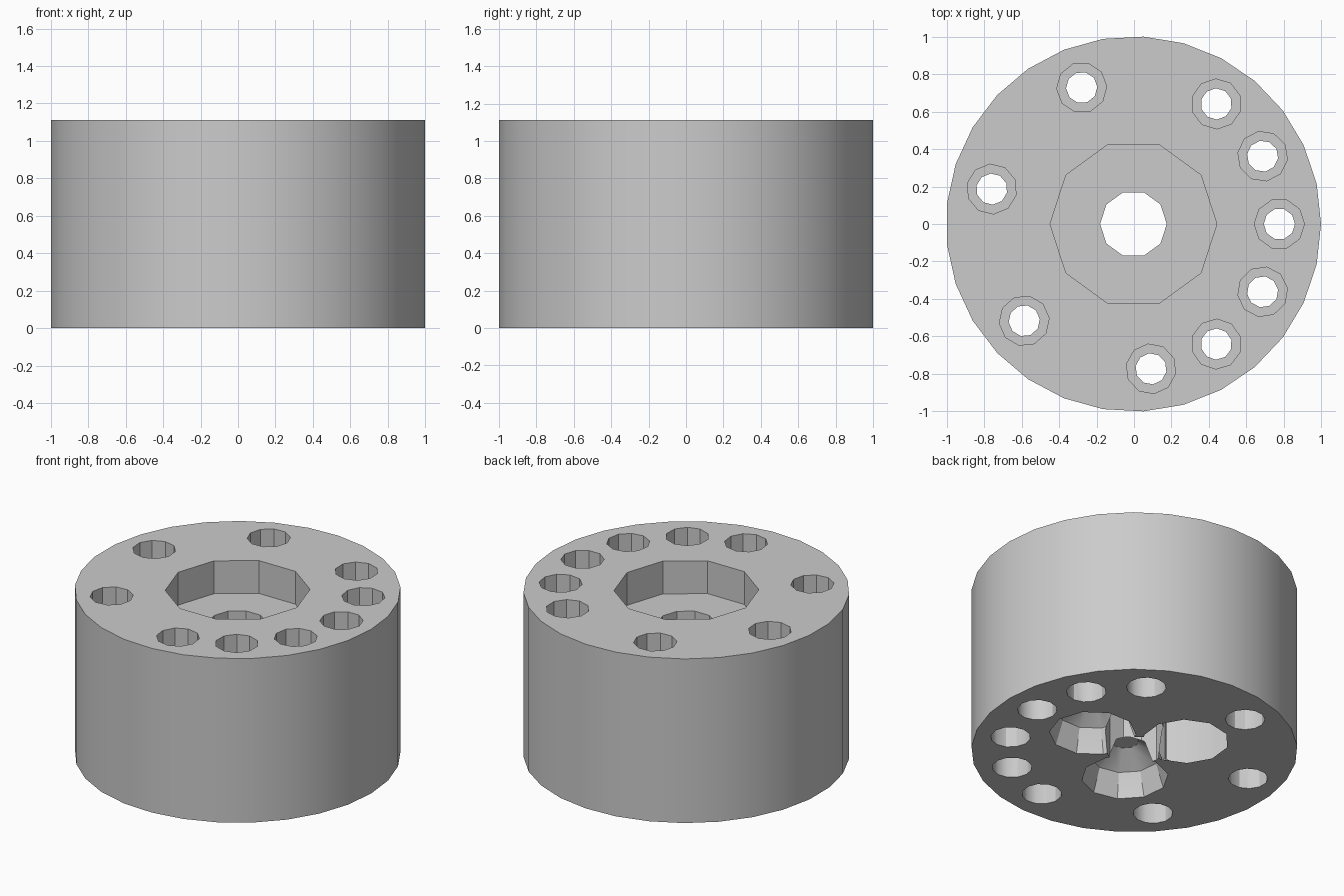
import bpy, bmesh, math
from mathutils import Matrix

if "Cube" in bpy.data.objects:
    bpy.data.objects.remove(bpy.data.objects["Cube"], do_unlink=True)

U = 1.0015 / 9          # one design unit
HEIGHT = 10 * U
SHIFT = -0.003          # centres the odd-sided body on x = 0


def lathe(name, profile, sides, radius=0, angle=0):
    """Closed faceted solid from (r, z) rings, moved out along a turned arm."""
    bm = bmesh.new()
    rings = [[bm.verts.new((r * math.cos(math.tau * i / sides),
                            r * math.sin(math.tau * i / sides), z))
              for i in range(sides)] for r, z in profile]
    for low, high in zip(rings, rings[1:]):
        for i in range(sides):
            j = (i + 1) % sides
            bm.faces.new((low[i], low[j], high[j], high[i]))
    bm.faces.new(rings[0][::-1])
    bm.faces.new(rings[-1])
    place = (Matrix.Translation((SHIFT, 0, 0)) @ Matrix.Rotation(angle, 4, 'Z')
             @ Matrix.Translation((radius, 0, 0)))
    bm.transform(place)
    bmesh.ops.recalc_face_normals(bm, faces=bm.faces)
    mesh = bpy.data.meshes.new(name)
    bm.to_mesh(mesh)
    bm.free()
    obj = bpy.data.objects.new(name, mesh)
    bpy.context.collection.objects.link(obj)
    return obj


def bore(name, r, z0, z1, sides=10, radius=0, angle=0):
    return lathe(name, [(r * U, z0 * U), (r * U, z1 * U)], sides, radius * U, angle)


# Body
body = lathe("socket_body", [(9 * U, 0), (9 * U, HEIGHT)], 29)

# Centre bore and its wide recess in the top
cutters = [bore("centre_bore", 1.6, -1, 11), bore("centre_recess", 4, 8, 11)]

# Ring of stepped pin holes
for k in (0, 1, 2, 4, 6, 8, 10, 11, 12):
    a = math.tau * k / 13
    cutters += [bore("pin_bore", 0.75, -1, 11, 10, 7, a),
                bore("pin_top", 1.2, 7, 11, 10, 7, a),
                bore("pin_bottom", 1.1, -1, 3, 12, 7, a)]

# Three faceted domes in the underside
dome = [(2.4 * U * math.sin(math.radians(p)), 2.4 * U * math.cos(math.radians(p)))
        for p in (162, 126, 90, 54, 18)]
for k in range(3):
    cutters.append(lathe("dome_recess", dome, 10, 3 * U, math.tau * k / 3))

# Cut everything out of the body
bpy.ops.object.select_all(action='DESELECT')
bpy.context.view_layer.objects.active = body
body.select_set(True)
for cutter in cutters:
    cutter.hide_render = True
    mod = body.modifiers.new("cut", 'BOOLEAN')
    mod.operation = 'DIFFERENCE'
    mod.solver = 'EXACT'
    mod.object = cutter
    bpy.ops.object.modifier_apply(modifier=mod.name)
    bpy.data.objects.remove(cutter, do_unlink=True)

# Plain grey finish
grey = bpy.data.materials.new("plain_grey")
grey.use_nodes = True
colour = (0.6, 0.6, 0.6, 1)
grey.diffuse_color = colour
grey.node_tree.nodes["Principled BSDF"].inputs["Base Color"].default_value = colour
body.data.materials.clear()
body.data.materials.append(grey)
bpy.ops.object.shade_smooth_by_angle(angle=math.radians(30))
